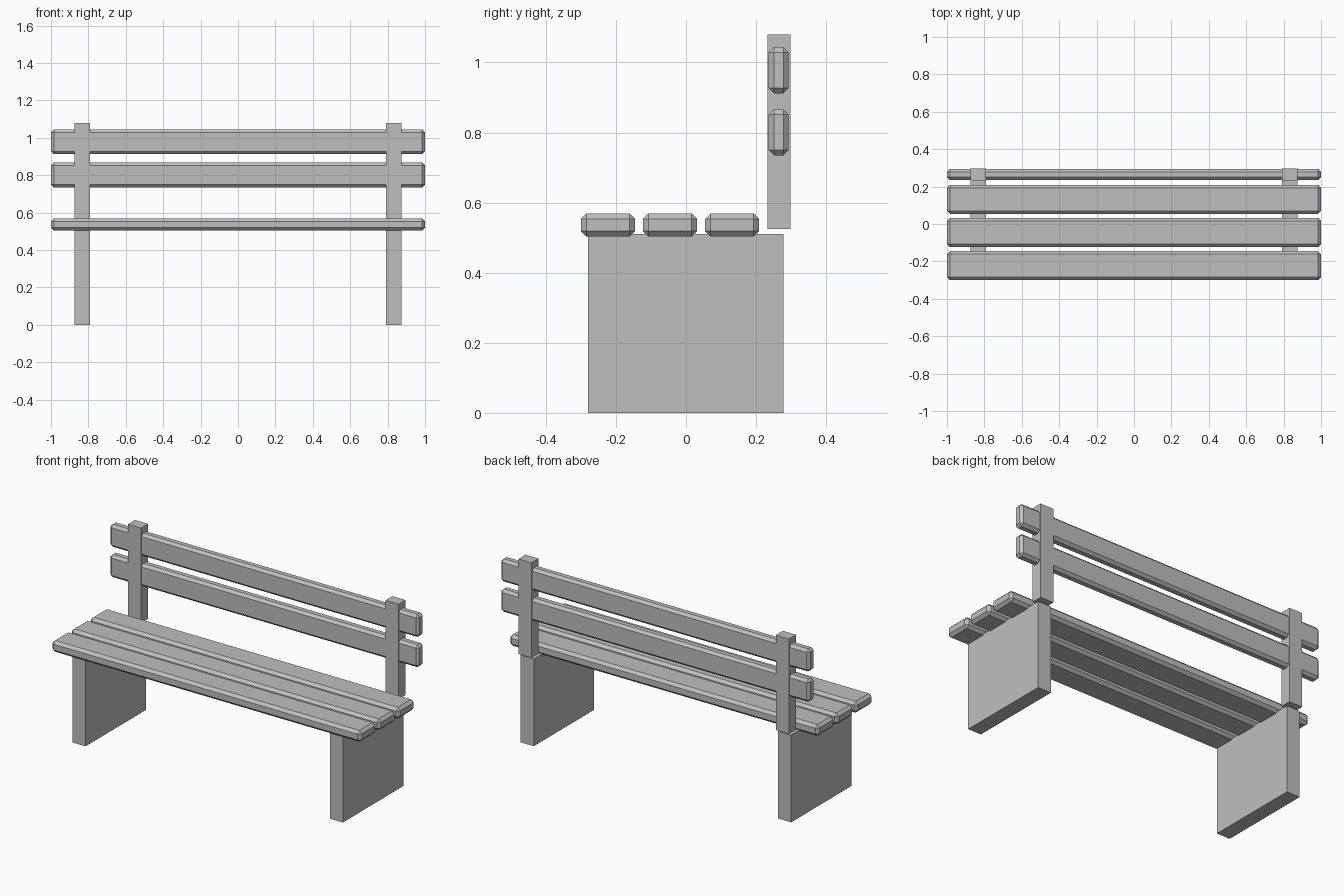
import bpy

cube = bpy.data.objects.get("Cube")
if cube:
    bpy.data.objects.remove(cube, do_unlink=True)

# One plain grey for the whole bench
GREY = (0.52, 0.52, 0.52, 1)
grey = bpy.data.materials.new("plain_grey")
grey.use_nodes = True
grey.diffuse_color = GREY
grey.node_tree.nodes["Principled BSDF"].inputs["Base Color"].default_value = GREY


def box(name, x, y, z, chamfer=0):
    """Box spanning the (low, high) ranges, with optional chamfered edges."""
    spans = (x, y, z)
    bpy.ops.mesh.primitive_cube_add(size=1, location=[(a + b) / 2 for a, b in spans])
    obj = bpy.context.object
    obj.name = name
    obj.scale = [b - a for a, b in spans]
    bpy.ops.object.transform_apply(location=False, rotation=False, scale=True)
    obj.data.materials.append(grey)
    if chamfer:
        bevel = obj.modifiers.new("chamfer", "BEVEL")
        bevel.width = chamfer
        bevel.segments = 1
    return obj


# Slab legs and back posts on each side
for side, sign in (("left", 1), ("right", -1)):
    x = sorted((sign * 0.79, sign * 0.875))
    box(side + "_leg", x, (-0.28, 0.278), (0, 0.51))
    box(side + "_back_post", x, (0.233, 0.298), (0.525, 1.08))

# Three seat slats
for name, y in (("front", -0.3), ("middle", -0.123), ("rear", 0.054)):
    box(name + "_seat_slat", (-1, 1), (y, y + 0.155), (0.503, 0.569), 0.016)

# Two backrest slats
for name, z in (("lower", 0.735), ("upper", 0.912)):
    box(name + "_back_slat", (-1, 1), (0.236, 0.293), (z, z + 0.132), 0.015)
